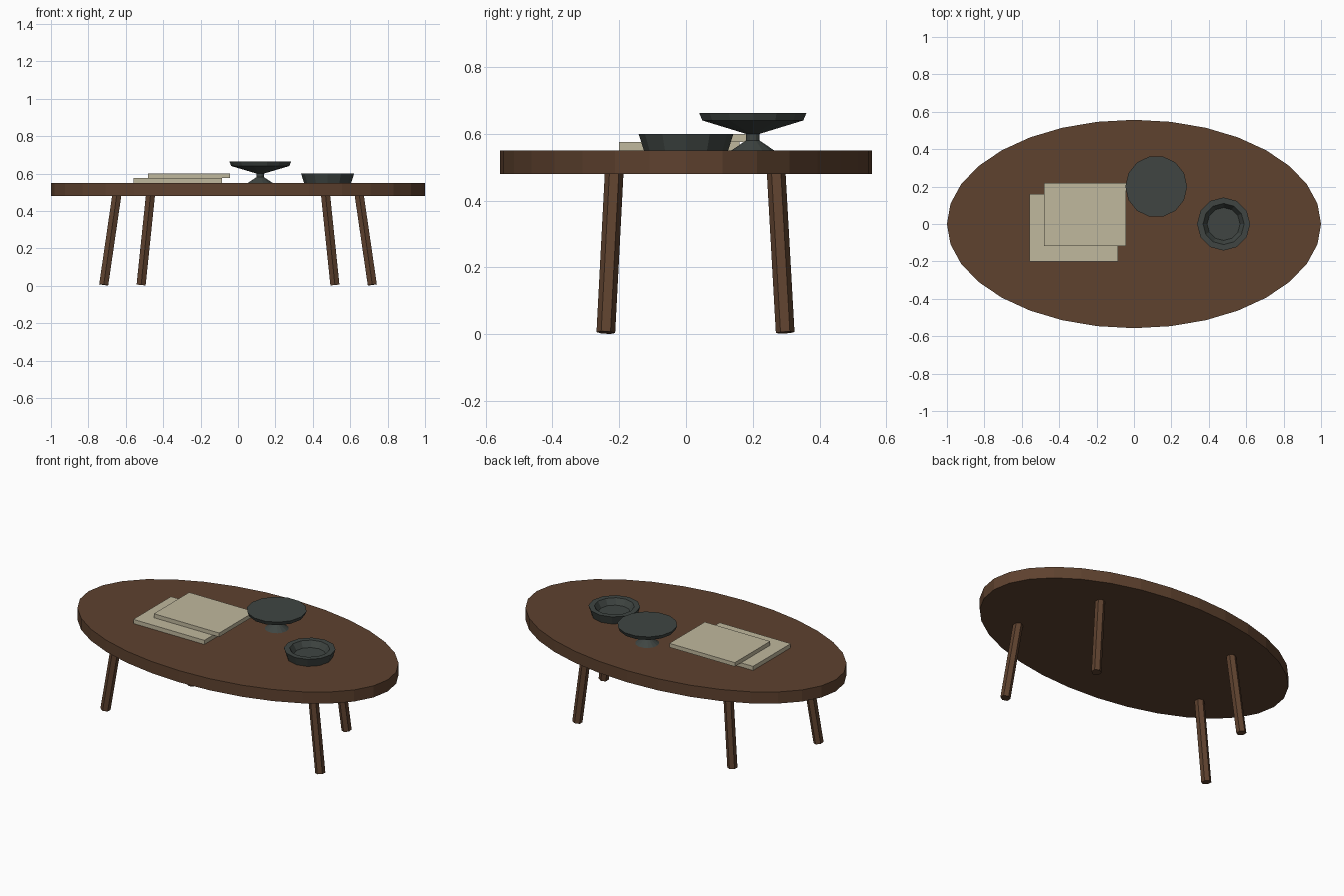
import bpy, bmesh, math
from mathutils import Vector, Matrix

if "Cube" in bpy.data.objects:
    bpy.data.objects.remove(bpy.data.objects["Cube"])


def material(name, rgb):
    m = bpy.data.materials.new(name)
    m.diffuse_color = (*rgb, 1)
    m.use_nodes = True
    m.node_tree.nodes["Principled BSDF"].inputs["Base Color"].default_value = m.diffuse_color
    return m


WOOD = material("brown wood", (0.112, 0.054, 0.028))
PAPER = material("cream paper", (0.53, 0.48, 0.34))
CERAMIC = material("dark grey ceramic", (0.050, 0.060, 0.055))


def finish(name, bm, mat):
    bmesh.ops.recalc_face_normals(bm, faces=bm.faces)
    me = bpy.data.meshes.new(name)
    bm.to_mesh(me)
    bm.free()
    me.materials.append(mat)
    ob = bpy.data.objects.new(name, me)
    bpy.context.collection.objects.link(ob)
    return ob


def lathe(name, profile, sides, centre, mat):
    """Closed turned shape: rings of (radius, z), capped at both ends."""
    bm = bmesh.new()
    rings = []
    for r, z in profile:
        rings.append([bm.verts.new((centre[0] + r * math.cos(math.tau * i / sides),
                                    centre[1] + r * math.sin(math.tau * i / sides), z))
                      for i in range(sides)])
    for a, b in zip(rings, rings[1:]):
        for i in range(sides):
            j = (i + 1) % sides
            bm.faces.new((a[i], a[j], b[j], b[i]))
    bm.faces.new(rings[0])
    bm.faces.new(rings[-1])
    return finish(name, bm, mat)


def box(name, lo, hi, mat):
    bm = bmesh.new()
    lo, hi = Vector(lo), Vector(hi)
    size = hi - lo
    bmesh.ops.create_cube(bm, size=1, matrix=Matrix.Translation((lo + hi) / 2)
                          @ Matrix.Diagonal((*size, 1)))
    return finish(name, bm, mat)


def leg(name, bottom, top, mat, radius=0.028):
    """Six-sided rod between two points."""
    bm = bmesh.new()
    bottom, top = Vector(bottom), Vector(top)
    axis = top - bottom
    turn = Vector((0, 0, 1)).rotation_difference(axis).to_matrix().to_4x4()
    spin = Matrix.Rotation(math.pi / 2, 4, 'Z')
    bmesh.ops.create_cone(bm, cap_ends=True, segments=6, radius1=radius, radius2=radius,
                          depth=axis.length,
                          matrix=Matrix.Translation((bottom + top) / 2) @ turn)
    return finish(name, bm, mat)


# Oval table top
top = lathe("table_top", [(1, 0.48), (1, 0.55)], 32, (0, 0), WOOD)
for v in top.data.vertices:
    v.co.y *= 0.557

# Splayed legs: the front pair stands wider than the back pair
for side, label in ((-1, "left"), (1, "right")):
    leg(f"front_{label}_leg", (side * 0.718, -0.24, 0.005), (side * 0.648, -0.215, 0.485), WOOD)
    leg(f"back_{label}_leg", (side * 0.518, 0.297, 0.005), (side * 0.468, 0.27, 0.485), WOOD)

# Two stacked books
box("lower_book", (-0.56, -0.20, 0.55), (-0.085, 0.16, 0.575), PAPER)
box("upper_book", (-0.48, -0.118, 0.575), (-0.043, 0.22, 0.599), PAPER)

# Footed dish
lathe("footed_dish", [(0.066, 0.55), (0.021, 0.58), (0.021, 0.60), (0.155, 0.64), (0.165, 0.663)],
      14, (0.119, 0.20), CERAMIC)

# Bowl with a thick rim and sunken floor
lathe("bowl", [(0.126, 0.55), (0.142, 0.60), (0.11, 0.60), (0.088, 0.565)],
      12, (0.479, 0), CERAMIC)
